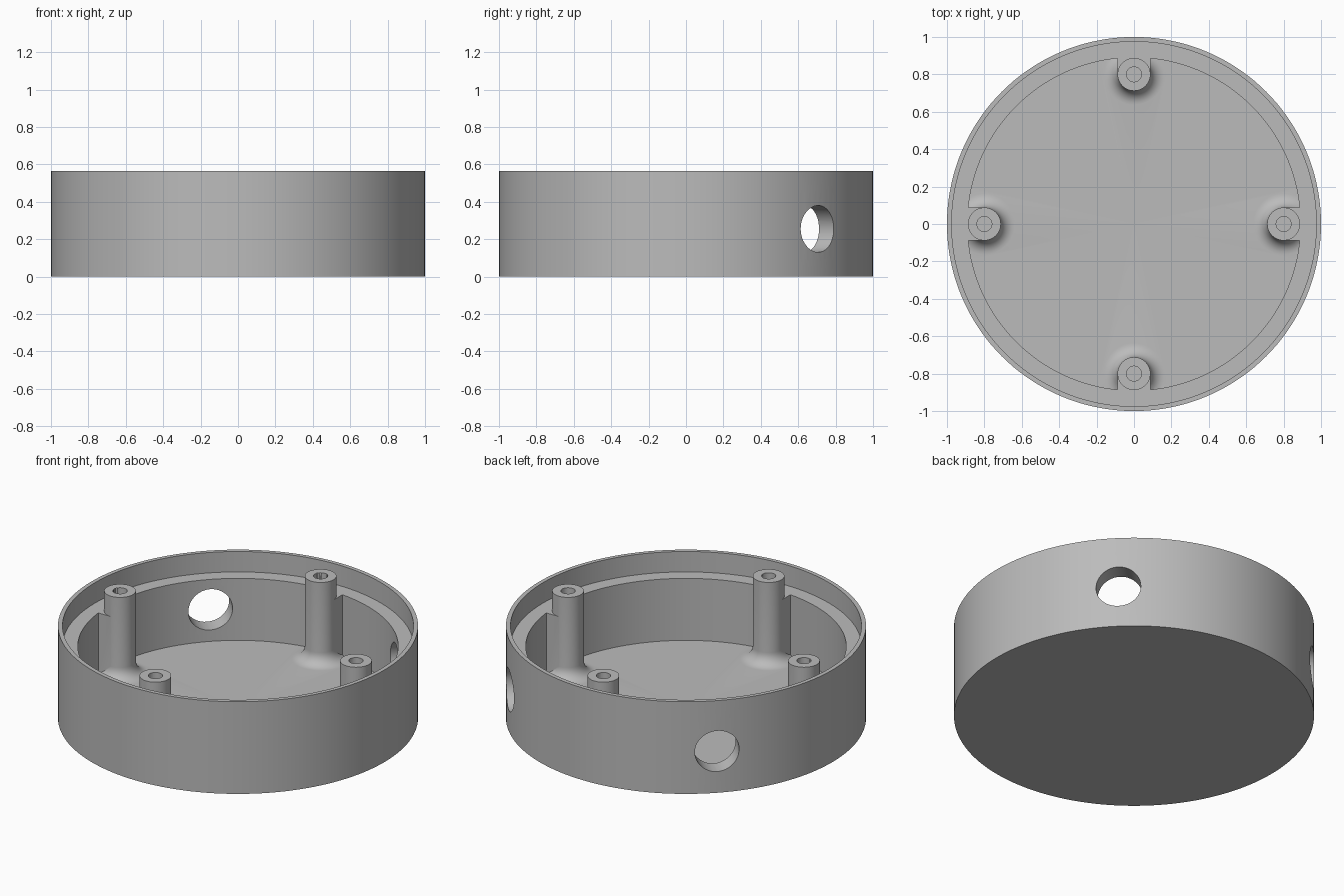
import bpy, bmesh, math
from mathutils import Matrix, Vector

if "Cube" in bpy.data.objects:
    bpy.data.objects.remove(bpy.data.objects["Cube"])

HEIGHT, LEDGE, FLOOR = 0.565, 0.44, 0.06
POST_AT, POST_R, FILLET = 0.8, 0.088, 0.075

grey = bpy.data.materials.new("plain grey")
grey.use_nodes = True
grey.diffuse_color = (0.5, 0.5, 0.5, 1)
grey.node_tree.nodes["Principled BSDF"].inputs["Base Color"].default_value = (0.5, 0.5, 0.5, 1)


def add_object(name, bm, matrix=Matrix()):
    bmesh.ops.recalc_face_normals(bm, faces=bm.faces)
    mesh = bpy.data.meshes.new(name)
    bm.to_mesh(mesh)
    bm.free()
    mesh.transform(matrix)
    mesh.materials.append(grey)
    obj = bpy.data.objects.new(name, mesh)
    bpy.context.collection.objects.link(obj)
    return obj


def lathe(name, profile, segments, matrix=Matrix()):
    """Spin a profile of (radius, z) points, starting and ending on the axis."""
    bm = bmesh.new()
    verts = [bm.verts.new((r, 0, z)) for r, z in profile]
    edges = [bm.edges.new(pair) for pair in zip(verts, verts[1:])]
    bmesh.ops.spin(bm, geom=verts + edges, cent=(0, 0, 0), axis=(0, 0, 1),
                   angle=math.tau, steps=segments, use_duplicate=False)
    bmesh.ops.remove_doubles(bm, verts=bm.verts, dist=1e-5)
    return add_object(name, bm, matrix)


def box(name, low, high, matrix):
    bm = bmesh.new()
    bmesh.ops.create_cube(bm, size=1)
    low, high = Vector(low), Vector(high)
    bmesh.ops.scale(bm, vec=high - low, verts=bm.verts)
    bmesh.ops.translate(bm, vec=(low + high) / 2, verts=bm.verts)
    return add_object(name, bm, matrix)


def combine(target, part, operation):
    """Apply a boolean and discard the helper part."""
    mod = target.modifiers.new("boolean", "BOOLEAN")
    mod.object, mod.operation, mod.solver = part, operation, "EXACT"
    graph = bpy.context.evaluated_depsgraph_get()
    target.data = bpy.data.meshes.new_from_object(target.evaluated_get(graph))
    target.modifiers.clear()
    bpy.data.objects.remove(part)


# Round open shell with a stepped rim
housing = lathe("round_housing", [
    (0, 0), (1, 0), (1, HEIGHT), (0.975, HEIGHT), (0.975, LEDGE),
    (0.89, LEDGE), (0.89, FLOOR), (0, FLOOR)], 144)

# Screw post profile with a flared foot
foot = [(POST_R + FILLET * (1 - math.sin(a)), FLOOR + FILLET * (1 - math.cos(a)))
        for a in (i * math.pi / 16 for i in range(9))]
post_profile = [(0, 0.03), (foot[0][0], 0.03)] + foot + [(POST_R, HEIGHT), (0, HEIGHT)]

# Four posts, each joined to the wall by a web and drilled from the top
for i in range(4):
    turn = Matrix.Rotation(i * math.pi / 2, 4, "Z")
    place = turn @ Matrix.Translation((POST_AT, 0, 0))
    web = box("web", (POST_AT, -POST_R, 0.03), (0.93, POST_R, LEDGE), turn)
    combine(housing, web, "UNION")
    combine(housing, lathe("post", post_profile, 48, place), "UNION")
    drill = lathe("drill", [(0, 0.15), (0.04, 0.15), (0.04, 0.7), (0, 0.7)], 32, place)
    combine(housing, drill, "DIFFERENCE")

# Two round cable holes through the back wall
for angle in (45, 135):
    aim = (Matrix.Rotation(math.radians(angle), 4, "Z")
           @ Matrix.Translation((0, 0, 0.255)) @ Matrix.Rotation(math.pi / 2, 4, "Y"))
    cutter = lathe("cutter", [(0, 0.7), (0.125, 0.7), (0.125, 1.2), (0, 1.2)], 48, aim)
    combine(housing, cutter, "DIFFERENCE")

# Smooth curved walls, crisp edges
bpy.ops.object.select_all(action="DESELECT")
housing.select_set(True)
bpy.context.view_layer.objects.active = housing
bpy.ops.object.shade_smooth_by_angle(angle=math.radians(30))
